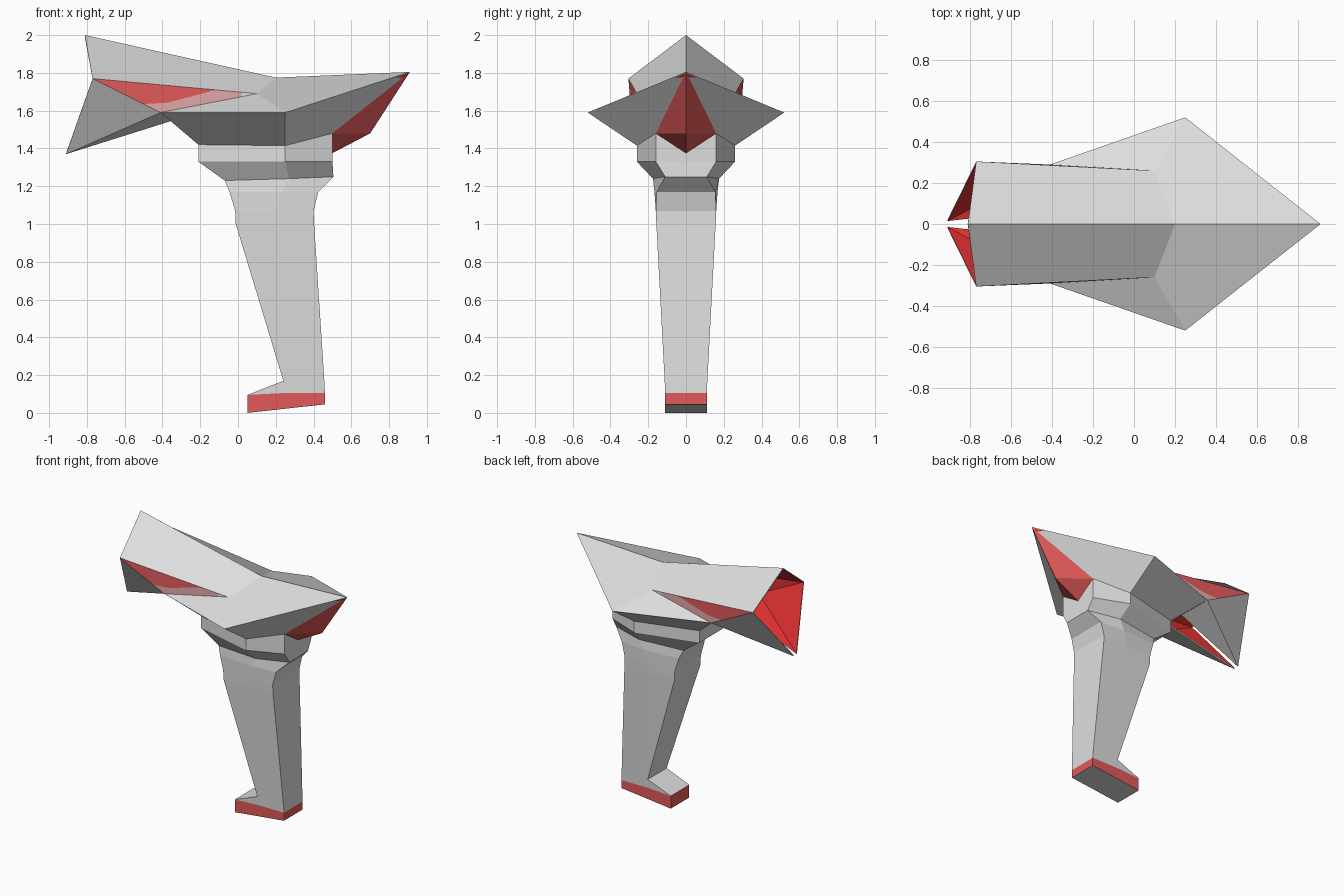
import bpy, bmesh
from mathutils import Vector as V

if "Cube" in bpy.data.objects:
    bpy.data.objects.remove(bpy.data.objects["Cube"])


def material(name, rgb):
    m = bpy.data.materials.new(name)
    m.diffuse_color = (*rgb, 1)
    m.use_nodes = True
    m.node_tree.nodes["Principled BSDF"].inputs["Base Color"].default_value = m.diffuse_color
    return m


GREY = material("light grey", (0.73, 0.73, 0.73))
SOFT = material("soft red", (0.76, 0.10, 0.10))
PINK = material("pale pink", (0.74, 0.39, 0.39))
RED = material("strong red", (0.76, 0.03, 0.03))
MATS = [GREY, SOFT, PINK, RED]


def make(name, faces, mirror=True):
    """Build an object from (points, material index); mirror each face across y = 0."""
    bm = bmesh.new()
    cache = {}

    def vert(p):
        key = tuple(round(c, 4) + 0.0 for c in p)
        if key not in cache:
            cache[key] = bm.verts.new(key)
        return cache[key]

    for pts, mat in faces:
        for s in ((1, -1) if mirror else (1,)):
            vs = []
            for p in pts:
                v = vert((p[0], p[1] * s, p[2]))
                if v not in vs:
                    vs.append(v)
            if len(vs) > 2 and bm.faces.get(vs) is None:
                bm.faces.new(vs).material_index = mat
    bmesh.ops.recalc_face_normals(bm, faces=bm.faces[:])
    me = bpy.data.meshes.new(name)
    bm.to_mesh(me)
    bm.free()
    for m in MATS:
        me.materials.append(m)
    ob = bpy.data.objects.new(name, me)
    bpy.context.collection.objects.link(ob)
    return ob


# Key corners of the head (y >= 0 half)
A, B, C = V((-.81, 0, 2)), V((.2, 0, 1.775)), V((.91, 0, 1.805))     # ridge
D, E = V((-.77, .305, 1.77)), V((.1, .26, 1.69))                     # roof edge
W, F = V((.25, .52, 1.59)), V((-.41, .29, 1.59))                     # wing, cheek
G, H = V((-.91, .02, 1.37)), V((-.355, .08, 1.545))                  # tail plate
M, N, J = V((.25, .26, 1.415)), V((-.21, .14, 1.42)), V((.5, .16, 1.48))
K, L = V((.5, 0, 1.375)), V((.7, 0, 1.48))                           # beak

# Stripe corners inside the cheek triangle D-E-F
P, S = D.lerp(E, .75), D.lerp(E, .91)
R, T = D.lerp(F, .75), F.lerp(E, .84)
Q = D + (E - D) * .2 + (F - D) * .62

head = make("head_shell", [
    ((A, B, E, S, P, D), 0),      # roof
    ((B, C, W, E), 0),            # wing top
    ((D, P, Q, R), 1),            # red stripe
    ((P, S, T, F, R, Q), 2),      # pink stripe
    ((S, E, T), 0),
    ((E, W, F, T), 0),
    ((W, C, J, M), 0),            # wing underside
    ((F, W, M, N), 0),
    ((D, R, F, G), 0),            # tail plate
    ((F, H, G), 0),
])
# Outer side faces up and outward; inner lining is strong red
if head.data.polygons[0].normal.z < 0:
    head.data.flip_normals()
sol = head.modifiers.new("lining", 'SOLIDIFY')
sol.thickness = 0.008
sol.offset = -1
sol.material_offset = 3

# Lower back wall of the head
N2, F2 = V((N.x, -N.y, N.z)), V((F.x, -F.y, F.z))
wall = make("head_back_wall", [((F, N, N2, F2), 0)], mirror=False)
if wall.data.polygons[0].normal.x > 0:
    wall.data.flip_normals()

# Beak
beak = make("beak", [((J, C, L), 1), ((J, L, K), 1)])
if beak.data.polygons[0].normal.z > 0:
    beak.data.flip_normals()


def loft(name, rings, mat, cap_mat=None):
    """Join rings of (back, middle, front) corners, mirrored across y = 0."""
    full = []
    for r in rings:
        full.append([V(p) for p in r] + [V((p[0], -p[1], p[2])) for p in reversed(r)])
    faces = []
    for a, b in zip(full, full[1:]):
        for i in range(6):
            j = (i + 1) % 6
            faces.append(((a[i], a[j], b[j], b[i]), mat))
    if cap_mat is not None:
        faces.append((full[-1], cap_mat))
    faces.append((full[0], mat))
    return make(name, faces, mirror=False)


COLLAR = [(-.21, .14, 1.33), (.25, .26, 1.33), (.5, .16, 1.33)]
NECK = [(-.07, .13, 1.23), (.27, .175, 1.24), (.505, .11, 1.25)]
KNEE = [(-.015, .155, 1.07), (.2, .16, 1.07), (.4, .16, 1.07)]
SOLE = [(.05, .11, .095), (.24, .11, .105), (.46, .11, .105)]

# Collar under the head
loft("collar", [[N, M, J], COLLAR, NECK], 0)

# Leg down to the foot top
loft("leg", [
    NECK,
    [(-.045, .15, 1.17), (.23, .167, 1.17), (.425, .155, 1.17)],
    KNEE,
    [(-.012, .155, 1.0), (.2, .157, 1.0), (.403, .157, 1.0)],
    [(.24, .113, .17), (.3, .113, .17), (.457, .113, .17)],
    SOLE,
], 0)

# Red foot band with grey underside
loft("foot", [SOLE, [(.05, .11, 0), (.24, .11, .021), (.46, .11, .045)]], 1, 0)
